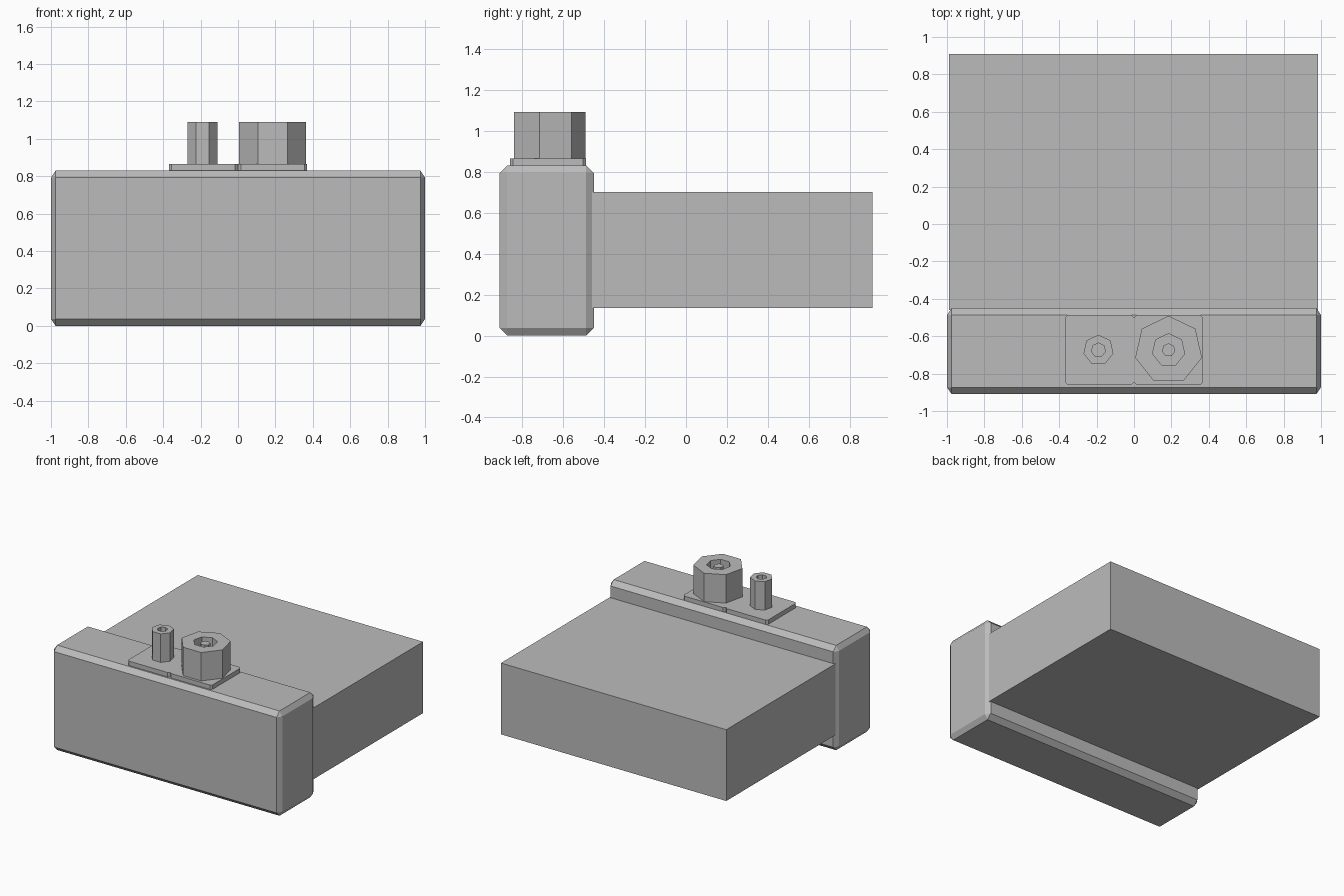
import bpy, bmesh
from math import sin, cos, pi
from mathutils import Vector

cube = bpy.data.objects.get("Cube")
if cube:
    bpy.data.objects.remove(cube, do_unlink=True)

grey = bpy.data.materials.new("mid_grey")
grey.use_nodes = True
colour = (0.5, 0.5, 0.5, 1)
grey.diffuse_color = colour
grey.node_tree.nodes["Principled BSDF"].inputs["Base Color"].default_value = colour


def finish(name, bm):
    bmesh.ops.recalc_face_normals(bm, faces=bm.faces[:])
    mesh = bpy.data.meshes.new(name)
    bm.to_mesh(mesh)
    bm.free()
    mesh.materials.append(grey)
    obj = bpy.data.objects.new(name, mesh)
    bpy.context.collection.objects.link(obj)
    return obj


def box(name, low, high, chamfer=None, vertical_only=False):
    """Box between two corners, with an optional chamfer width per axis."""
    low, high = Vector(low), Vector(high)
    unit = Vector(chamfer or (1, 1, 1))
    bm = bmesh.new()
    bmesh.ops.create_cube(bm, size=1)
    size = high - low
    bmesh.ops.scale(bm, verts=bm.verts, vec=[s / u for s, u in zip(size, unit)])
    if chamfer:
        edges = [e for e in bm.edges if not vertical_only
                 or abs(e.verts[0].co.z - e.verts[1].co.z) > 0.1]
        bmesh.ops.bevel(bm, geom=edges, offset=1, segments=1,
                        affect='EDGES', profile=0.5)
    bmesh.ops.scale(bm, verts=bm.verts, vec=unit)
    bmesh.ops.translate(bm, verts=bm.verts, vec=(low + high) / 2)
    return finish(name, bm)


def lathe(name, x, y, profile, sides=7):
    """Faceted solid from a (radius, height) profile, capped at both ends."""
    bm = bmesh.new()
    rings = []
    for r, z in profile:
        angles = [pi / 2 + 2 * pi * i / sides for i in range(sides)]
        rings.append([bm.verts.new((x + r * cos(a), y + r * sin(a), z)) for a in angles])
    for a, b in zip(rings, rings[1:]):
        for i in range(sides):
            j = (i + 1) % sides
            bm.faces.new((a[i], a[j], b[j], b[i]))
    bm.faces.new(rings[0])
    bm.faces.new(rings[-1])
    return finish(name, bm)


# Main housing and chamfered front panel
box("rear_housing", (-0.99, -0.46, 0.135), (0.985, 0.91, 0.70))
box("front_panel", (-1, -0.91, 0), (1, -0.45, 0.83), (0.025, 0.037, 0.037))

# Mounting plates
plate_top, post_top = 0.865, 1.09
for name, x in (("right_plate", -0.37), ("left_plate", 0)):
    box(name, (x, -0.86, 0.825), (x + 0.37, -0.487, plate_top),
        (0.015, 0.015, 0.015), vertical_only=True)


def socket(name, x, radius, bore, depth):
    floor = post_top - depth
    lathe(name, x, -0.674, [(radius, plate_top - 0.005), (radius, post_top),
                            (bore, post_top), (bore, floor)])


# Hollow connectors and the centre pin
socket("small_connector", -0.19, 0.082, 0.038, 0.1)
socket("large_connector", 0.185, 0.183, 0.088, 0.1)
lathe("centre_pin", 0.185, -0.674, [(0.036, post_top - 0.1), (0.036, post_top - 0.01)])
